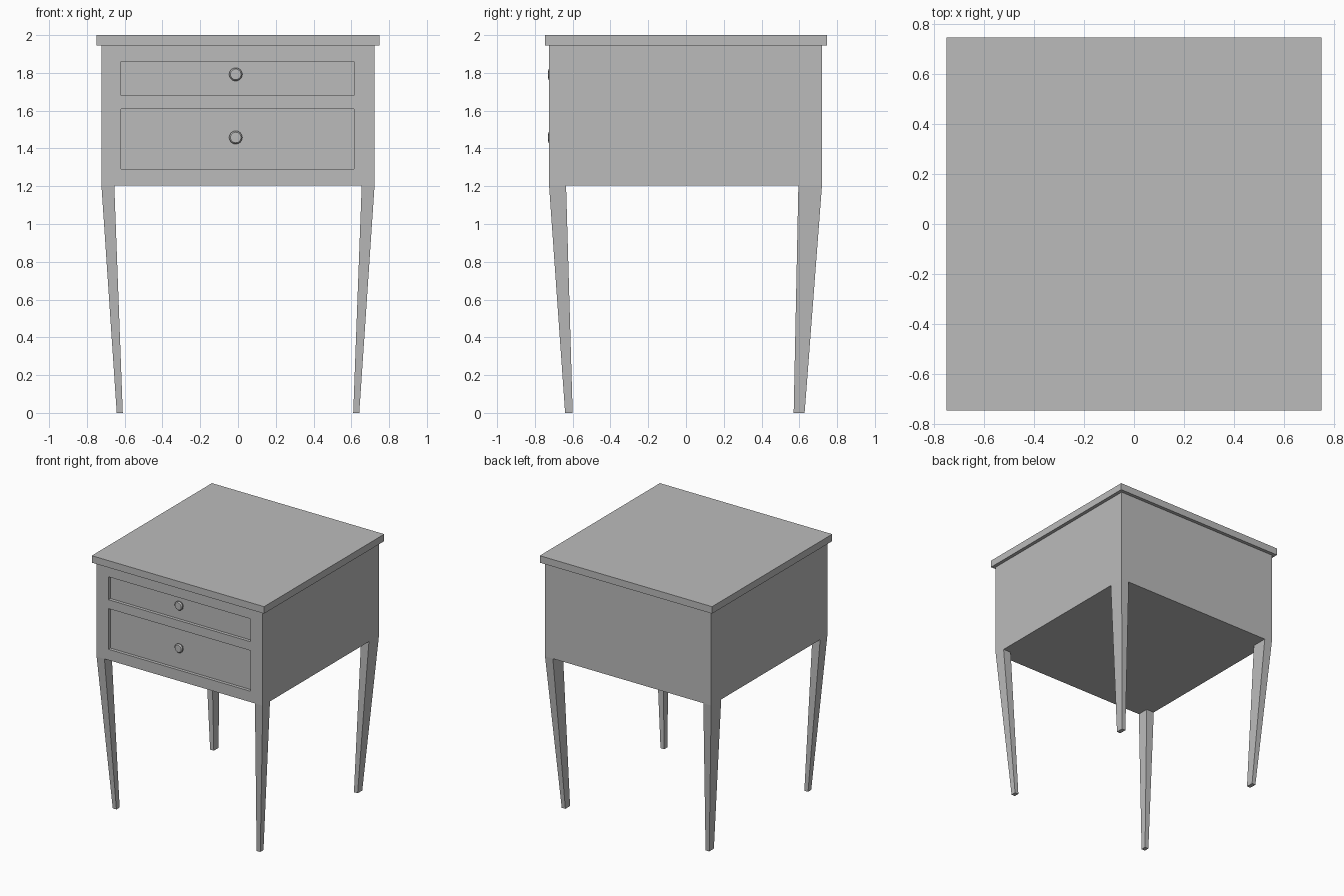
import bpy
import bmesh
import math
from mathutils import Matrix, Vector

if "Cube" in bpy.data.objects:
    bpy.data.objects.remove(bpy.data.objects["Cube"], do_unlink=True)

grey = bpy.data.materials.new("plain_grey")
grey.use_nodes = True
colour = (0.5, 0.5, 0.5, 1)
grey.diffuse_color = colour
grey.node_tree.nodes["Principled BSDF"].inputs["Base Color"].default_value = colour


def finish(name, bm):
    bmesh.ops.recalc_face_normals(bm, faces=bm.faces[:])
    mesh = bpy.data.meshes.new(name)
    bm.to_mesh(mesh)
    bm.free()
    mesh.materials.append(grey)
    obj = bpy.data.objects.new(name, mesh)
    bpy.context.collection.objects.link(obj)
    return obj


def tapered_box(name, bottom, top, z0, z1):
    """Box whose bottom and top are rectangles (x0, x1, y0, y1)."""
    bm = bmesh.new()
    bmesh.ops.create_cube(bm, size=1)
    for v in bm.verts:
        x0, x1, y0, y1 = top if v.co.z > 0 else bottom
        v.co = Vector((x1 if v.co.x > 0 else x0,
                       y1 if v.co.y > 0 else y0,
                       z1 if v.co.z > 0 else z0))
    return finish(name, bm)


def box(name, rect, z0, z1):
    return tapered_box(name, rect, rect, z0, z1)


# Cabinet and overhanging top
FRONT, RECESS = -0.725, 0.025
SEAT_Z, TOP_Z = 1.205, 1.945
cabinet = box("cabinet", (-0.723, 0.723, FRONT, 0.72), SEAT_Z, TOP_Z)
box("table_top", (-0.75, 0.75, -0.747, 0.747), TOP_Z, 2)


def knob(name, x, z):
    """Turned knob standing on the drawer face, axis along -y."""
    profile = [(0, 0), (0.026, 0), (0.028, 0.008), (0.035, 0.013),
               (0.035, 0.02), (0.028, 0.029), (0, 0.03)]
    bm = bmesh.new()
    base = Vector((x, FRONT + RECESS, z))
    verts = [bm.verts.new(base + Vector((r, -d, 0))) for r, d in profile]
    edges = [bm.edges.new(pair) for pair in zip(verts, verts[1:])]
    bmesh.ops.spin(bm, geom=verts + edges, cent=base, axis=(0, 1, 0),
                   angle=math.tau, steps=24, use_duplicate=False)
    bmesh.ops.remove_doubles(bm, verts=bm.verts[:], dist=0.0001)
    obj = finish(name, bm)
    bpy.ops.object.select_all(action="DESELECT")
    obj.select_set(True)
    bpy.context.view_layer.objects.active = obj
    bpy.ops.object.shade_smooth_by_angle(angle=math.radians(30))


# Recessed drawer fronts with a knob each
for name, z0, z1, knob_z in (("upper", 1.68, 1.86, 1.792),
                             ("lower", 1.29, 1.61, 1.458)):
    cutter = box(name + "_recess_cutter",
                 (-0.62, 0.615, FRONT - 0.1, FRONT + RECESS), z0, z1)
    cutter.hide_render = True
    cut = cabinet.modifiers.new(name + "_drawer", "BOOLEAN")
    cut.operation = "DIFFERENCE"
    cut.solver = "EXACT"
    cut.object = cutter
    bpy.context.view_layer.objects.active = cabinet
    bpy.ops.object.modifier_apply(modifier=cut.name)
    bpy.data.objects.remove(cutter, do_unlink=True)
    knob(name + "_knob", -0.012, knob_z)

# Four tapered legs: left ones built, right ones mirrored
for end, bottom_y, top_y in (("front", (-0.64, -0.6), (FRONT, -0.635)),
                             ("back", (0.57, 0.628), (0.595, 0.72))):
    for side, sign in (("left", 1), ("right", -1)):
        leg = tapered_box(f"{end}_{side}_leg", (0.61, 0.642) + bottom_y,
                          (0.655, 0.723) + top_y, 0, SEAT_Z)
        if sign < 0:
            leg.data.transform(Matrix.Scale(-1, 4, (1, 0, 0)))
            leg.data.flip_normals()
